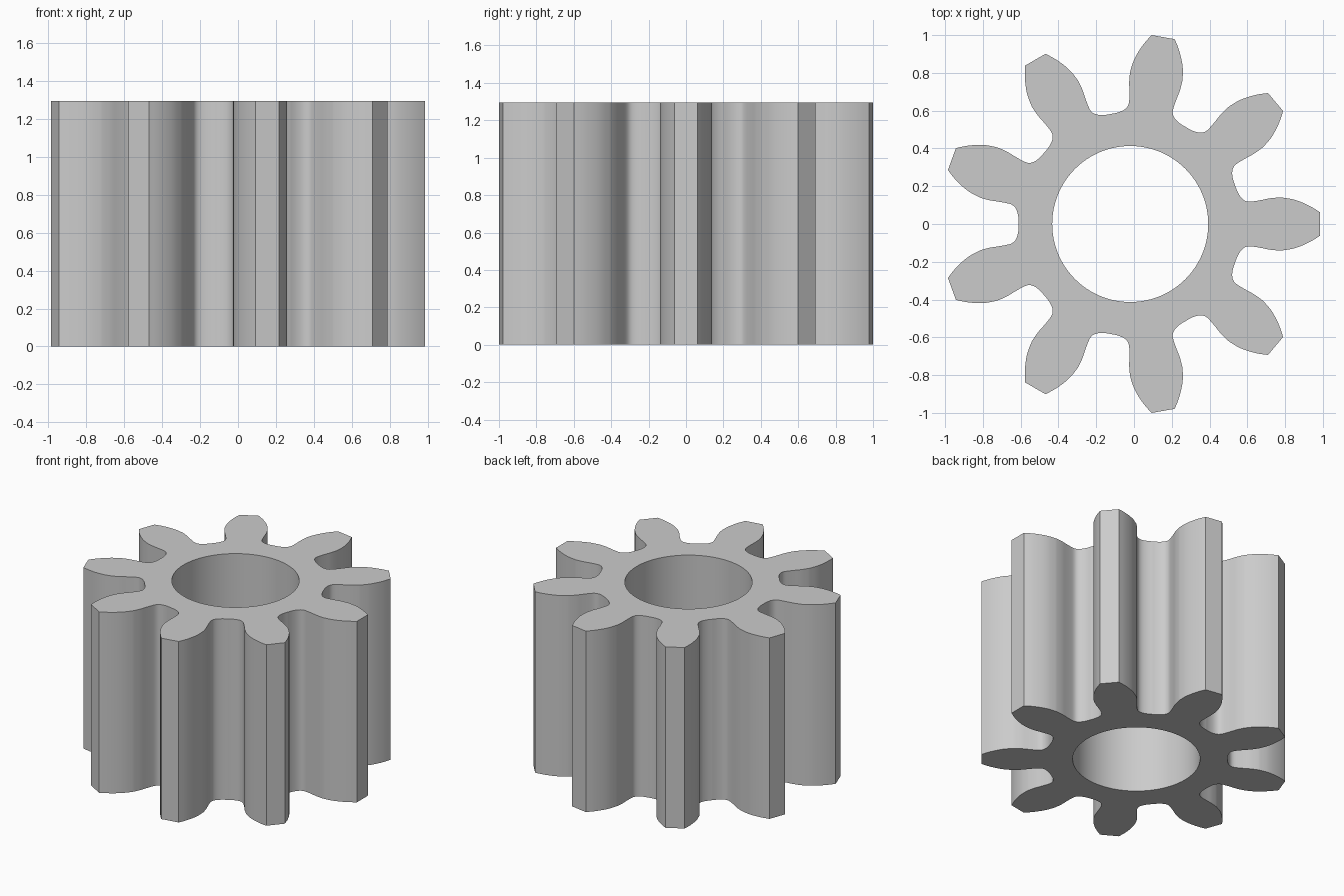
import bpy, bmesh, math
from mathutils import Vector, Matrix

cube = bpy.data.objects.get("Cube")
if cube:
    bpy.data.objects.remove(cube, do_unlink=True)

TEETH = 9
HEIGHT = 1.295
CENTRE = Vector((-0.02, 0, 0))
BORE = 0.413

# Half of one tooth: tip corner, flank, root fillet, middle of the gap
HALF = [(1.0045, .062), (.96, .09), (.91, .114), (.86, .131), (.81, .139),
        (.785, .14), (.74, .136), (.70, .128), (.66, .121), (.63, .118),
        (.608, .123), (.588, .139), (.572, .163), (.562, .185), (.556, .2025)]


def smooth_path(points, steps=3):
    """Catmull-Rom curve through the points."""
    p = [Vector(q).to_3d() for q in points]
    p = [2 * p[0] - p[1]] + p + [2 * p[-1] - p[-2]]
    out = []
    for a, b, c, d in zip(p, p[1:], p[2:], p[3:]):
        for i in range(steps):
            t = i / steps
            out.append(0.5 * (2 * b + (c - a) * t + (2 * a - 5 * b + 4 * c - d) * t ** 2
                              + (3 * b - a - 3 * c + d) * t ** 3))
    return out + [p[-2]]


def add_loop(bm, points):
    verts = [bm.verts.new(q + CENTRE) for q in points]
    return [bm.edges.new((v, verts[i - 1])) for i, v in enumerate(verts)]


# Toothed outline: mirror the half tooth, then repeat it around the axis
upper = smooth_path(HALF)
lower = [Vector((q.x, -q.y, 0)) for q in reversed(upper)]
tooth = lower[1:] + upper
outline = []
for k in range(TEETH):
    turn = Matrix.Rotation(math.tau * k / TEETH, 3, 'Z')
    outline += [turn @ q for q in tooth]

# Round bore
bore = [Vector((BORE * math.cos(math.tau * i / 96), BORE * math.sin(math.tau * i / 96), 0))
        for i in range(96)]

# Fill between outline and bore, then extrude to full height
bm = bmesh.new()
edges = add_loop(bm, outline) + add_loop(bm, bore)
bmesh.ops.triangle_fill(bm, use_beauty=True, use_dissolve=False, edges=edges)
top = bmesh.ops.extrude_face_region(bm, geom=bm.faces[:], use_keep_orig=True)
bmesh.ops.translate(bm, vec=(0, 0, HEIGHT),
                    verts=[g for g in top["geom"] if isinstance(g, bmesh.types.BMVert)])
bmesh.ops.recalc_face_normals(bm, faces=bm.faces[:])

mesh = bpy.data.meshes.new("pinion_gear")
bm.to_mesh(mesh)
bm.free()
gear = bpy.data.objects.new("pinion_gear", mesh)
bpy.context.collection.objects.link(gear)

# Plain grey metal
grey = bpy.data.materials.new("grey")
grey.use_nodes = True
colour = (0.6, 0.6, 0.6, 1)
grey.diffuse_color = colour
grey.node_tree.nodes["Principled BSDF"].inputs["Base Color"].default_value = colour
mesh.materials.append(grey)

# Smooth flanks and bore, sharp rims and tip corners
bpy.ops.object.select_all(action='DESELECT')
gear.select_set(True)
bpy.context.view_layer.objects.active = gear
bpy.ops.object.shade_smooth_by_angle(angle=math.radians(30))
